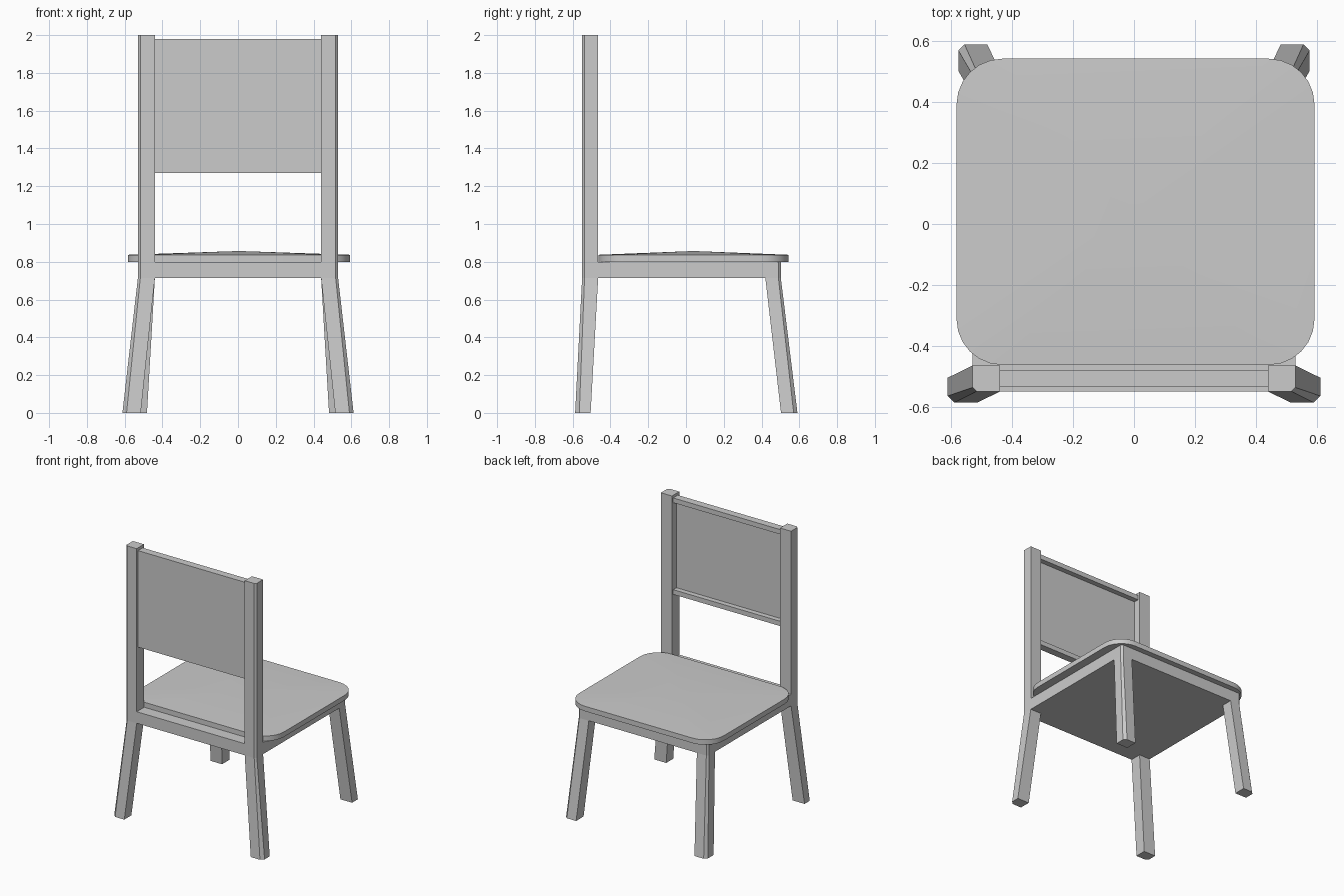
import bpy, math

if "Cube" in bpy.data.objects:
    bpy.data.objects.remove(bpy.data.objects["Cube"])


def make(name, verts, faces, mirror=False):
    mesh = bpy.data.meshes.new(name)
    mesh.from_pydata(verts, [], faces)
    obj = bpy.data.objects.new(name, mesh)
    bpy.context.collection.objects.link(obj)
    if mirror:
        obj.modifiers.new("mirror", 'MIRROR')
    return obj


def loft(name, low, z0, high, z1, mirror=False):
    """Solid between two counter-clockwise outlines with equal point counts."""
    n = len(low)
    verts = [(x, y, z0) for x, y in low] + [(x, y, z1) for x, y in high]
    faces = [tuple(reversed(range(n))), tuple(range(n, 2 * n))]
    faces += [(i, (i + 1) % n, n + (i + 1) % n, n + i) for i in range(n)]
    return make(name, verts, faces, mirror)


def rect(x0, x1, y0, y1):
    return [(x0, y0), (x1, y0), (x1, y1), (x0, y1)]


def post_outline(x0, x1, y0, y1, c, back):
    """Rectangle with its outer corner chamfered."""
    if back:
        return [(x0, y0), (x1 - c, y0), (x1, y0 + c), (x1, y1), (x0, y1)]
    return [(x0, y0), (x1, y0), (x1, y1 - c), (x1 - c, y1), (x0, y1)]


# Splayed legs
loft("rear_leg", post_outline(0.515, 0.612, -0.587, -0.505, 0.022, True), 0,
     post_outline(0.44, 0.53, -0.55, -0.465, 0.013, True), 0.715, True)
loft("front_leg", post_outline(0.482, 0.577, 0.503, 0.59, 0.02, False), 0,
     post_outline(0.44, 0.53, 0.42, 0.502, 0.013, False), 0.715, True)

# Back posts
post = post_outline(0.44, 0.53, -0.55, -0.465, 0.013, True)
loft("back_post", post, 0.80, post, 2.0, True)

# Apron block under the seat
c = 0.013
half = [(0.53 - c, -0.55), (0.53, -0.55 + c), (0.53, 0.502 - c), (0.53 - c, 0.502)]
apron = half + [(-x, y) for x, y in reversed(half)]
loft("apron", apron, 0.715, apron, 0.80)

# Backrest: thin panel with a rail along its top and bottom, one C-shaped profile
profile = [(-0.535, 1.27), (-0.48, 1.27), (-0.48, 1.305), (-0.518, 1.305),
           (-0.518, 1.945), (-0.48, 1.945), (-0.48, 1.98), (-0.535, 1.98)]
n = len(profile)
verts = [(x, y, z) for x in (-0.44, 0.44) for y, z in profile]
faces = [tuple(reversed(range(n))), tuple(range(n, 2 * n))]
faces += [(i, (i + 1) % n, n + (i + 1) % n, n + i) for i in range(n)]
make("backrest", verts, faces)

# Seat: rounded square whose top rises gently to the centre
cx, cy, hx, hy, r, steps = 0.005, 0.04, 0.588, 0.503, 0.15, 6
rim = []
for k, (sx, sy) in enumerate([(1, 1), (-1, 1), (-1, -1), (1, -1)]):
    for i in range(steps + 1):
        a = (k + i / steps) * math.pi / 2
        rim.append((cx + sx * (hx - r) + r * math.cos(a),
                    cy + sy * (hy - r) + r * math.sin(a)))
n = len(rim)
verts = [(x, y, z) for z in (0.80, 0.837) for x, y in rim] + [(cx, cy, 0.857)]
faces = [tuple(reversed(range(n)))]
for i in range(n):
    j = (i + 1) % n
    faces += [(i, j, n + j, n + i), (n + i, n + j, 2 * n)]
seat = make("seat", verts, faces)
bpy.context.view_layer.objects.active = seat
seat.select_set(True)
bpy.ops.object.shade_smooth_by_angle(angle=math.radians(30))
